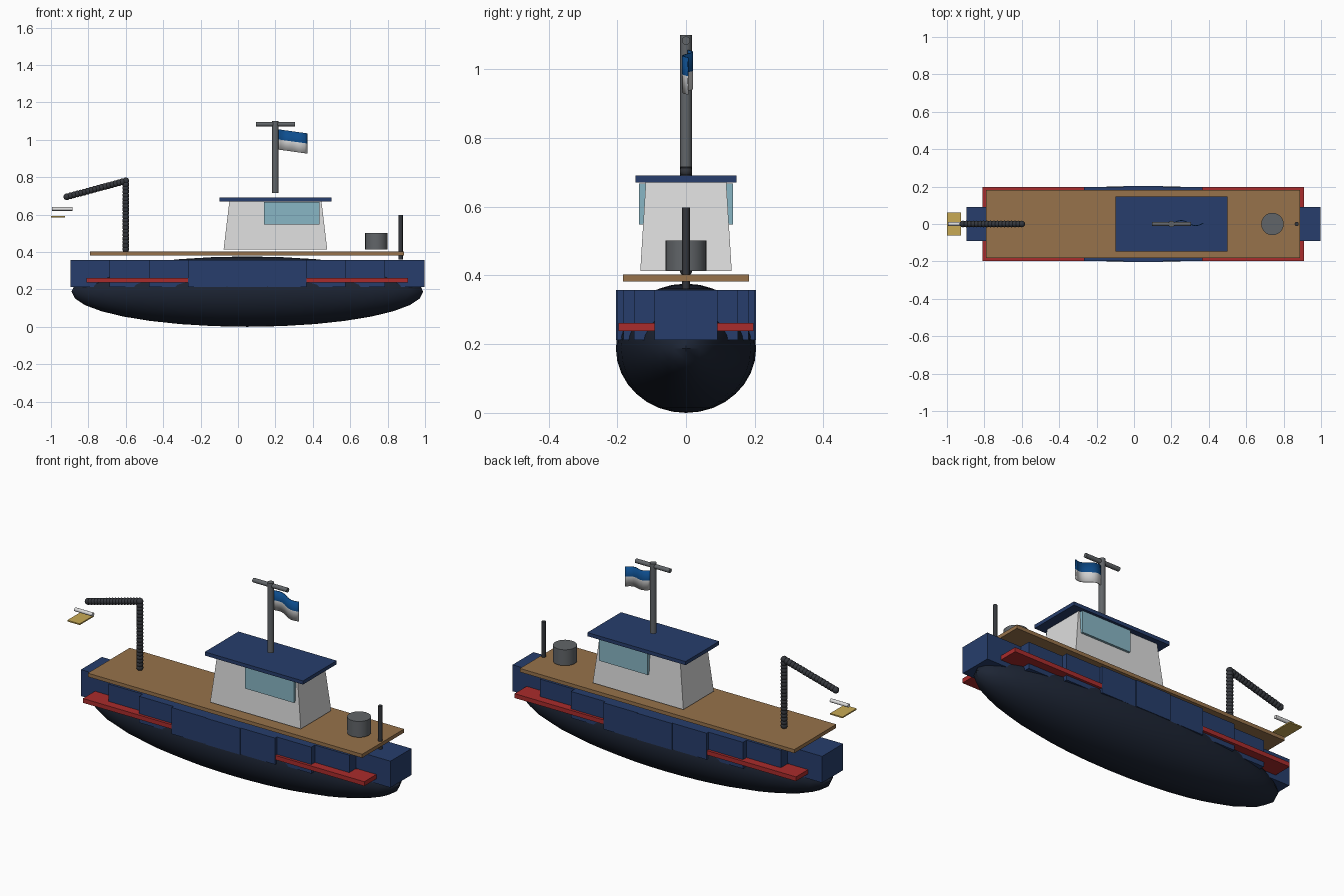
import bpy, bmesh, math
from mathutils import Vector, Matrix

cube = bpy.data.objects.get("Cube")
if cube:
    bpy.data.objects.remove(cube, do_unlink=True)


def material(name, r, g, b):
    m = bpy.data.materials.new(name)
    m.use_nodes = True
    m.diffuse_color = (r, g, b, 1)
    m.node_tree.nodes["Principled BSDF"].inputs["Base Color"].default_value = (r, g, b, 1)
    return m


navy = material("navy paint", 0.02, 0.048, 0.15)
black = material("hull black", 0.012, 0.018, 0.034)
wood = material("deck wood", 0.31, 0.17, 0.07)
red = material("fender red", 0.40, 0.025, 0.025)
white = material("off white", 0.72, 0.72, 0.72)
glass = material("window glass", 0.25, 0.47, 0.56)
grey = material("steel grey", 0.12, 0.13, 0.14)
dark = material("dark steel", 0.035, 0.038, 0.045)
blue = material("flag blue", 0.004, 0.075, 0.27)
gold = material("brass", 0.58, 0.40, 0.09)


def finish(name, bm, *mats, smooth=False):
    mesh = bpy.data.meshes.new(name)
    bmesh.ops.recalc_face_normals(bm, faces=bm.faces)
    bm.to_mesh(mesh)
    bm.free()
    for m in mats:
        mesh.materials.append(m)
    ob = bpy.data.objects.new(name, mesh)
    bpy.context.collection.objects.link(ob)
    if smooth:
        bpy.ops.object.select_all(action="DESELECT")
        ob.select_set(True)
        bpy.context.view_layer.objects.active = ob
        bpy.ops.object.shade_smooth_by_angle(angle=math.radians(40))
    return ob


def add_box(bm, x0, x1, half_y, z0, z1, inset_x=0, inset_y=0):
    """Box centred on y = 0, optionally tapering towards its top."""
    mid = (x0 + x1) / 2
    made = bmesh.ops.create_cube(bm, size=2)["verts"]
    for v in made:
        top = v.co.z > 0
        hx = (x1 - x0) / 2 - (inset_x if top else 0)
        hy = half_y - (inset_y if top else 0)
        v.co = (mid + v.co.x * hx, v.co.y * hy, z1 if top else z0)


def box(name, mat, *args, **kw):
    bm = bmesh.new()
    add_box(bm, *args, **kw)
    return finish(name, bm, mat)


def rod(name, mat, a, b, radius, sides=16):
    a, b = Vector(a), Vector(b)
    d = b - a
    bm = bmesh.new()
    turn = d.to_track_quat("Z", "Y").to_matrix().to_4x4()
    bmesh.ops.create_cone(bm, cap_ends=True, segments=sides, radius1=radius, radius2=radius,
                          depth=d.length, matrix=Matrix.Translation((a + b) / 2) @ turn)
    return finish(name, bm, mat, smooth=True)


def bead_chain(name, a, b, count, radius=0.018):
    a, b = Vector(a), Vector(b)
    bm = bmesh.new()
    for i in range(count):
        bmesh.ops.create_uvsphere(bm, u_segments=12, v_segments=8, radius=radius,
                                  matrix=Matrix.Translation(a.lerp(b, i / (count - 1))))
    return finish(name, bm, dark, smooth=True)


# Ellipsoid hull
CX, HALF_LEN, HALF_WID = 0.05, 0.94, 0.204
bm = bmesh.new()
bmesh.ops.create_uvsphere(bm, u_segments=32, v_segments=16, radius=1)
for v in bm.verts:
    v.co = (CX + v.co.x * HALF_LEN, v.co.y * HALF_WID, 0.188 + v.co.z * 0.188)
finish("hull", bm, black, smooth=True)

# Stepped bulwark blocks following the hull outline
bm = bmesh.new()
for i in range(-4, 5):
    d = i * 0.21
    half_y = HALF_WID * math.sqrt(1 - (d / HALF_LEN) ** 2)
    add_box(bm, CX + d - 0.106, CX + d + 0.106, half_y, 0.212, 0.358)
finish("bulwark", bm, navy)

# Fender strip and deck
box("fender", red, -0.81, 0.91, 0.197, 0.238, 0.262)
box("deck", wood, -0.79, 0.887, 0.183, 0.382, 0.402)

# Cabin
box("cabin", white, -0.077, 0.477, 0.133, 0.413, 0.672, inset_x=0.031, inset_y=0.016)
box("cabin_windows", glass, 0.138, 0.437, 0.137, 0.548, 0.667)
box("cabin_roof", navy, -0.1, 0.5, 0.147, 0.67, 0.69)

# Mast with crossbar
rod("mast", grey, (0.2, 0, 0.715), (0.2, 0, 1.1), 0.017)
rod("crossbar", grey, (0.095, 0, 1.083), (0.305, 0, 1.083), 0.012)

# Rippling two-band flag
bm = bmesh.new()
cols, rows = 12, 2
grid = []
for i in range(cols + 1):
    t = i / cols
    y = 0.005 + 0.014 * math.sin(t * math.tau)
    droop = 0.022 * t
    grid.append([bm.verts.new((0.212 + 0.158 * t, y, 1.056 - droop - 0.054 * j))
                 for j in range(rows + 1)])
for i in range(cols):
    for j in range(rows):
        f = bm.faces.new((grid[i][j], grid[i + 1][j], grid[i + 1][j + 1], grid[i][j + 1]))
        f.material_index = j
flag = finish("flag", bm, blue, white, smooth=True)
solid = flag.modifiers.new("thickness", "SOLIDIFY")
solid.thickness = 0.004
solid.offset = 0

# Stern crane with gripper
bead_chain("crane_post", (-0.6, 0, 0.415), (-0.6, 0, 0.78), 20)
bead_chain("crane_arm", (-0.6, 0, 0.78), (-0.915, 0, 0.695), 18)
rod("gripper_bar", white, (-0.995, 0, 0.63), (-0.885, 0, 0.63), 0.01, 12)
box("gripper_plate", gold, -1.0, -0.924, 0.062, 0.585, 0.592)

# Bow fittings
rod("winch_drum", grey, (0.74, 0, 0.414), (0.74, 0, 0.502), 0.06, 24)
rod("bow_post", dark, (0.87, 0, 0.36), (0.87, 0, 0.597), 0.011, 12)
